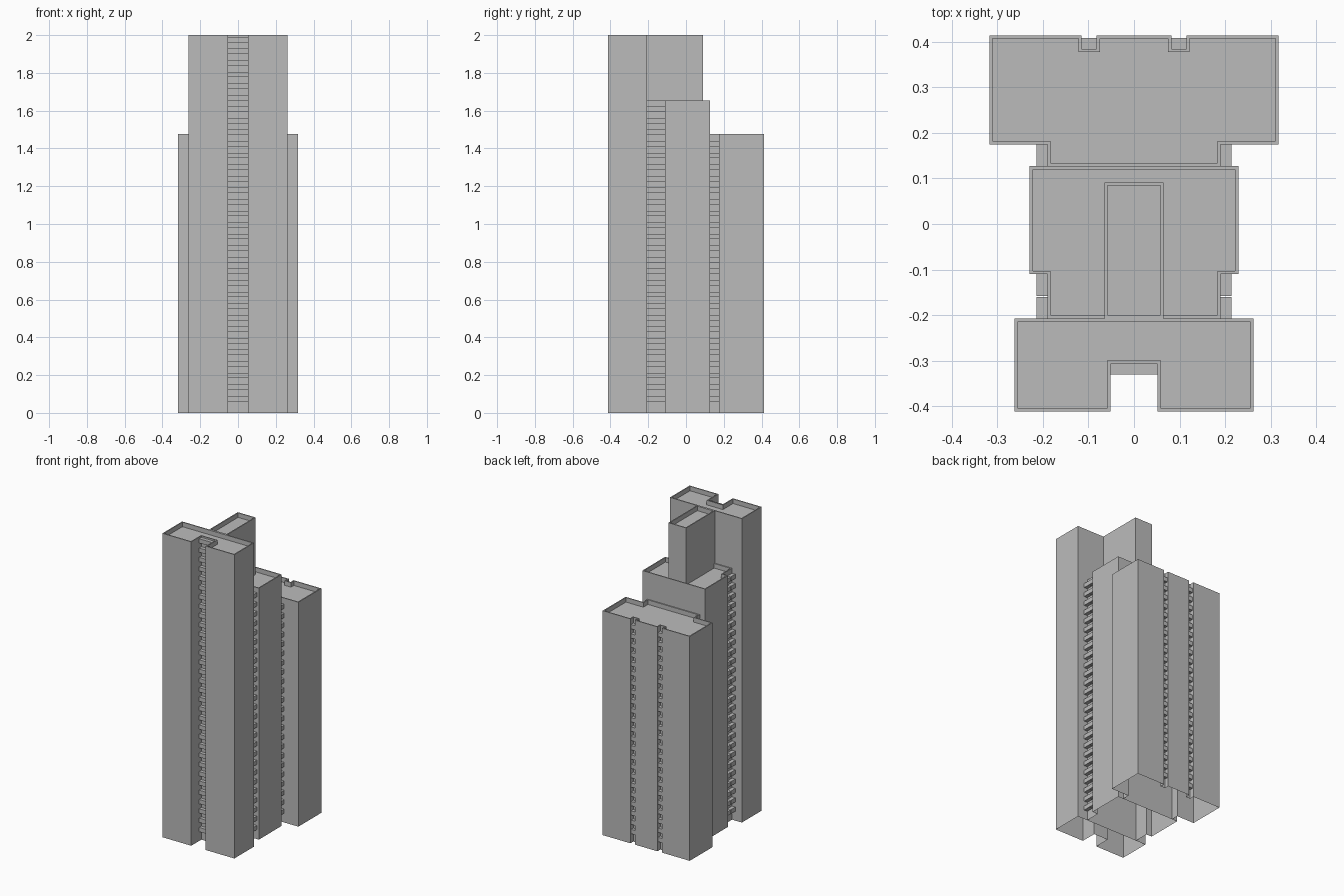
import bpy
import bmesh
from mathutils import Vector

old = bpy.data.objects.get("Cube")
if old:
    bpy.data.objects.remove(old, do_unlink=True)

mat = bpy.data.materials.new("concrete_grey")
mat.use_nodes = True
GREY = (0.5, 0.5, 0.5, 1)
mat.diffuse_color = GREY
mat.node_tree.nodes["Principled BSDF"].inputs["Base Color"].default_value = GREY

PITCH = 0.0613      # storey height
SLAB = 0.028        # balcony height
RIM = 0.007         # parapet width
DROP = 0.03         # roof depth below the parapet


def finish(bm, name):
    mesh = bpy.data.meshes.new(name)
    bm.to_mesh(mesh)
    bm.free()
    mesh.materials.append(mat)
    obj = bpy.data.objects.new(name, mesh)
    bpy.context.collection.objects.link(obj)
    return obj


def tower(name, half, top, base=0.0):
    """Mirror a half outline, raise it as an open-bottomed shell and sink its roof."""
    outline = half + [(-x, y) for x, y in reversed(half)]
    bm = bmesh.new()
    low = [bm.verts.new((x, y, base)) for x, y in outline]
    high = [bm.verts.new((x, y, top)) for x, y in outline]
    n = len(outline)
    for i in range(n):
        j = (i + 1) % n
        bm.faces.new((low[i], low[j], high[j], high[i]))
    roof = bm.faces.new(high)
    bm.normal_update()
    bmesh.ops.inset_region(bm, faces=[roof], thickness=RIM, use_even_offset=True)
    sunk = bmesh.ops.extrude_discrete_faces(bm, faces=[roof])["faces"][0]
    bmesh.ops.translate(bm, verts=sunk.verts, vec=(0, 0, -DROP))
    return finish(bm, name)


def balconies(name, x0, x1, y0, y1, top):
    """Stack one box per storey, on both sides when mirrored by the caller."""
    bm = bmesh.new()
    z = PITCH
    while z + SLAB < top:
        box = bmesh.ops.create_cube(bm, size=1)["verts"]
        bmesh.ops.scale(bm, verts=box, vec=(x1 - x0, y1 - y0, SLAB))
        bmesh.ops.translate(bm, verts=box,
                            vec=Vector(((x0 + x1) / 2, (y0 + y1) / 2, z + SLAB / 2)))
        z += PITCH
    return finish(bm, name)


# Towers: half outlines on +x, running from the front to the back
tower("front_tower", [(0.052, -0.307), (0.052, -0.412), (0.262, -0.412),
                      (0.262, -0.207)], 2.0)
tower("middle_tower", [(0.19, -0.207), (0.19, -0.11), (0.229, -0.11),
                       (0.229, 0.127)], 1.655)
tower("back_tower", [(0.19, 0.127), (0.19, 0.175), (0.317, 0.175), (0.317, 0.414),
                     (0.115, 0.414), (0.115, 0.384), (0.082, 0.384),
                     (0.082, 0.414)], 1.477)
tower("lift_core", [(0.065, -0.207), (0.065, 0.091)], 2.0, 1.625)

# Balconies in the recesses
balconies("front_balconies", -0.052, 0.052, -0.33, -0.307, 2.0)
for side, label in ((1, "left"), (-1, "right")):
    def pair(name, a, b, y0, y1, top):
        xs = sorted((a * side, b * side))
        balconies(label + "_" + name, xs[0], xs[1], y0, y1, top)
    pair("middle_balconies_front", 0.19, 0.214, -0.207, -0.16, 1.655)
    pair("middle_balconies_rear", 0.19, 0.214, -0.158, -0.11, 1.655)
    pair("neck_balconies", 0.19, 0.214, 0.127, 0.175, 1.477)
    pair("back_balconies", 0.082, 0.115, 0.384, 0.408, 1.45)
